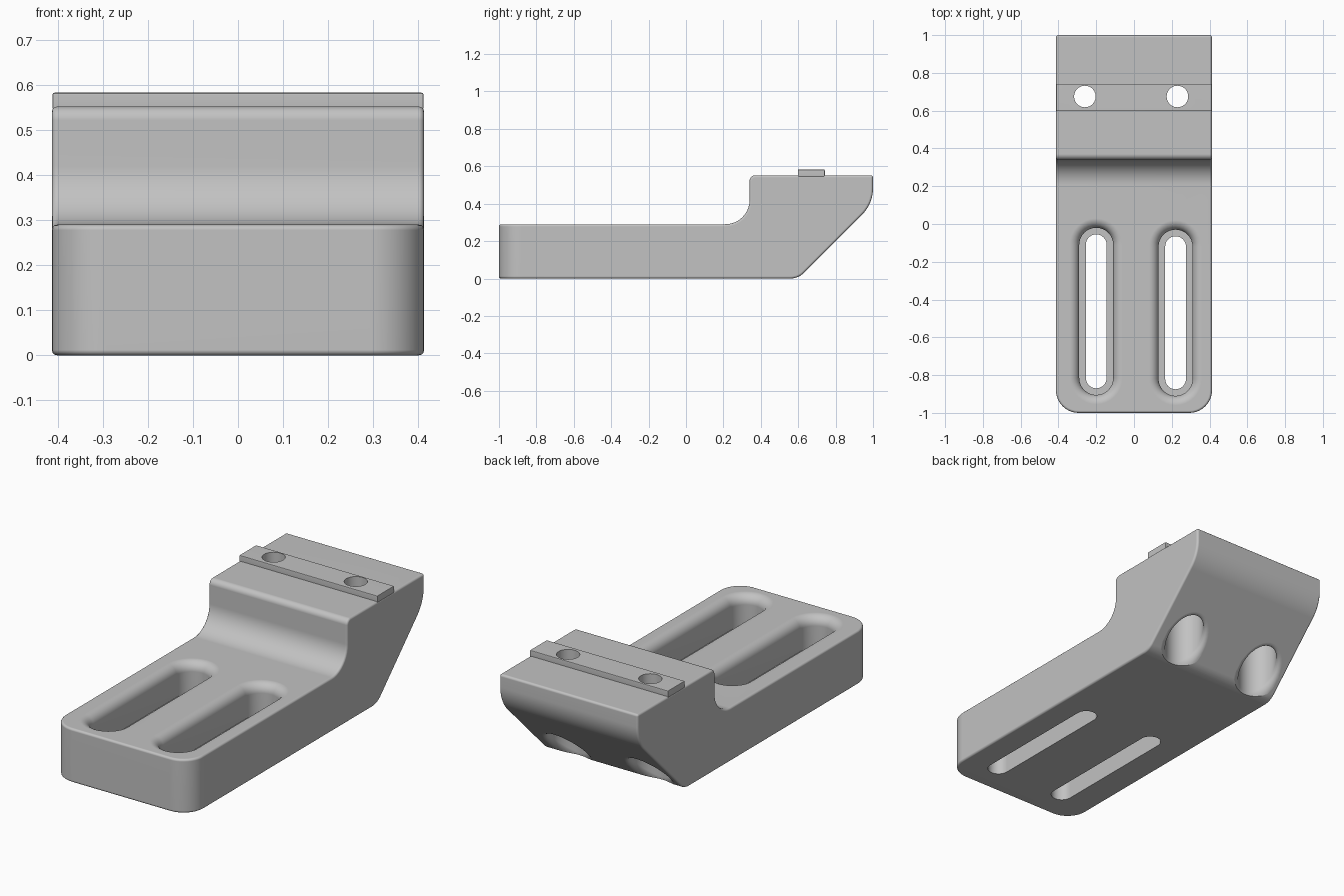
import bpy, bmesh
from math import sin, cos, pi, radians
from mathutils import Vector

if "Cube" in bpy.data.objects:
    bpy.data.objects.remove(bpy.data.objects["Cube"], do_unlink=True)

HALF_W = 0.413
grey = bpy.data.materials.new("plain_grey")
grey.use_nodes = True
grey.diffuse_color = (0.54, 0.54, 0.54, 1)
grey.node_tree.nodes["Principled BSDF"].inputs["Base Color"].default_value = (0.54, 0.54, 0.54, 1)


def make_object(name, bm):
    bmesh.ops.recalc_face_normals(bm, faces=bm.faces)
    mesh = bpy.data.meshes.new(name)
    bm.to_mesh(mesh)
    bm.free()
    mesh.materials.append(grey)
    obj = bpy.data.objects.new(name, mesh)
    bpy.context.collection.objects.link(obj)
    return obj


def activate(obj):
    bpy.ops.object.select_all(action='DESELECT')
    obj.select_set(True)
    bpy.context.view_layer.objects.active = obj


def bevel(obj, width, segments):
    mod = obj.modifiers.new("edge_round", 'BEVEL')
    mod.width = width
    mod.segments = segments
    mod.limit_method = 'ANGLE'
    mod.angle_limit = radians(40)
    mod.use_clamp_overlap = False
    activate(obj)
    bpy.ops.object.modifier_apply(modifier=mod.name)


def cut(obj, cutter):
    mod = obj.modifiers.new("cut", 'BOOLEAN')
    mod.operation = 'DIFFERENCE'
    mod.solver = 'EXACT'
    mod.object = cutter
    activate(obj)
    bpy.ops.object.modifier_apply(modifier=mod.name)


def rounded(corners, steps=10):
    """Polygon from (a, b, radius) corners with arcs at the corners."""
    pts = []
    for i, (a, b, r) in enumerate(corners):
        p = Vector((a, b))
        if r == 0:
            pts.append(p)
            continue
        u = (Vector(corners[i - 1][:2]) - p).normalized()
        v = (Vector(corners[(i + 1) % len(corners)][:2]) - p).normalized()
        half = u.angle(v) / 2
        centre = p + (u + v).normalized() * r / sin(half)
        t = r * cos(half) / sin(half)
        start = (p + u * t - centre).normalized()
        end = (p + v * t - centre).normalized()
        pts += [centre + start.slerp(end, k / steps) * r for k in range(steps + 1)]
    return pts


def loft(name, rings):
    """Closed solid through matching rings of points."""
    bm = bmesh.new()
    loops = [[bm.verts.new(p) for p in ring] for ring in rings]
    n = len(loops[0])
    for low, high in zip(loops, loops[1:]):
        for i in range(n):
            j = (i + 1) % n
            bm.faces.new((low[i], low[j], high[j], high[i]))
    bm.faces.new(loops[0])
    bm.faces.new(loops[-1])
    return make_object(name, bm)


# Body: side profile swept across the width
profile = rounded([(-1, 0, 0), (0.6, 0, 0.1), (1, 0.4, 0.2), (1, 0.552, 0),
                   (0.34, 0.552, 0.03), (0.34, 0.29, 0.13), (-1, 0.29, 0)])
body = loft("bracket_body", [[(x, p.x, p.y) for p in profile] for x in (-HALF_W, HALF_W)])

# Large round on the two upright front corners
bm = bmesh.new()
bm.from_mesh(body.data)
uprights = [e for e in bm.edges
            if all(v.co.y < -0.99 and abs(v.co.x) > 0.4 for v in e.verts)
            and abs(e.verts[0].co.z - e.verts[1].co.z) > 0.2]
bmesh.ops.bevel(bm, geom=uprights, offset=0.12, segments=10, profile=0.5, affect='EDGES')
bm.to_mesh(body.data)
bm.free()
bevel(body, 0.012, 3)

# Raised rail across the top
bm = bmesh.new()
bmesh.ops.create_cube(bm, size=1)
for v in bm.verts:
    v.co = (v.co.x * 2 * (HALF_W - 0.001), 0.67 + v.co.y * 0.144, 0.564 + v.co.z * 0.038)
rail = make_object("locating_rail", bm)
bevel(rail, 0.005, 2)


def stadium(x, y0, y1, r, z, steps=16):
    ring = [(x + r * cos(a), y1 + r * sin(a), z) for a in (pi * k / steps for k in range(steps + 1))]
    ring += [(x - r * cos(a), y0 - r * sin(a), z) for a in (pi * k / steps for k in range(steps + 1))]
    return ring


# Stepped long slots with a rounded upper rim
FILLET = 0.05
arc = [(0.09 + FILLET * (1 - cos(a)), 0.24 + FILLET * sin(a))
       for a in (pi / 2 * k / 8 for k in range(9))]
steps = [(0.055, -0.1), (0.055, 0.12), (0.09, 0.12)] + arc + [(0.14, 0.4)]
cutters = []
for x, y0, y1 in ((-0.2, -0.815, -0.11), (0.22, -0.82, -0.12)):
    slot = loft("slot_cutter", [stadium(x, y0, y1, r, z) for r, z in steps])
    cut(body, slot)
    cutters.append(slot)


def circle(x, y, r, z, slope=0, n=40):
    return [(x + r * cos(a), y + r * sin(a), z + slope * r * sin(a))
            for a in (2 * pi * k / n for k in range(n))]


# Bolt holes, with wide recesses opening through the sloped underside
for x in (-0.26, 0.23):
    y, base = 0.675, 0.075
    flare = [(0.098 + 0.03 * (1 - sin(a)), base + 0.04 * (1 - cos(a)))
             for a in (pi / 2 * k / 6 for k in range(7))]
    rings = [circle(x, y, 0.128, base - 0.25, 1)]
    rings += [circle(x, y, r, z, 1) for r, z in flare]
    rings += [circle(x, y, 0.098, 0.38)]
    recess = loft("recess_cutter", rings)
    bolt = loft("bolt_cutter", [circle(x, y, 0.057, z) for z in (0.3, 0.7)])
    cut(body, recess)
    cut(body, bolt)
    cut(rail, bolt)
    cutters += [recess, bolt]

for c in cutters:
    bpy.data.objects.remove(c, do_unlink=True)

# Smooth rounds that leave the broad faces flat
for obj in (body, rail):
    activate(obj)
    bpy.ops.object.shade_smooth_by_angle(angle=radians(35))
    mod = obj.modifiers.new("flat_normals", 'WEIGHTED_NORMAL')
    mod.keep_sharp = True
